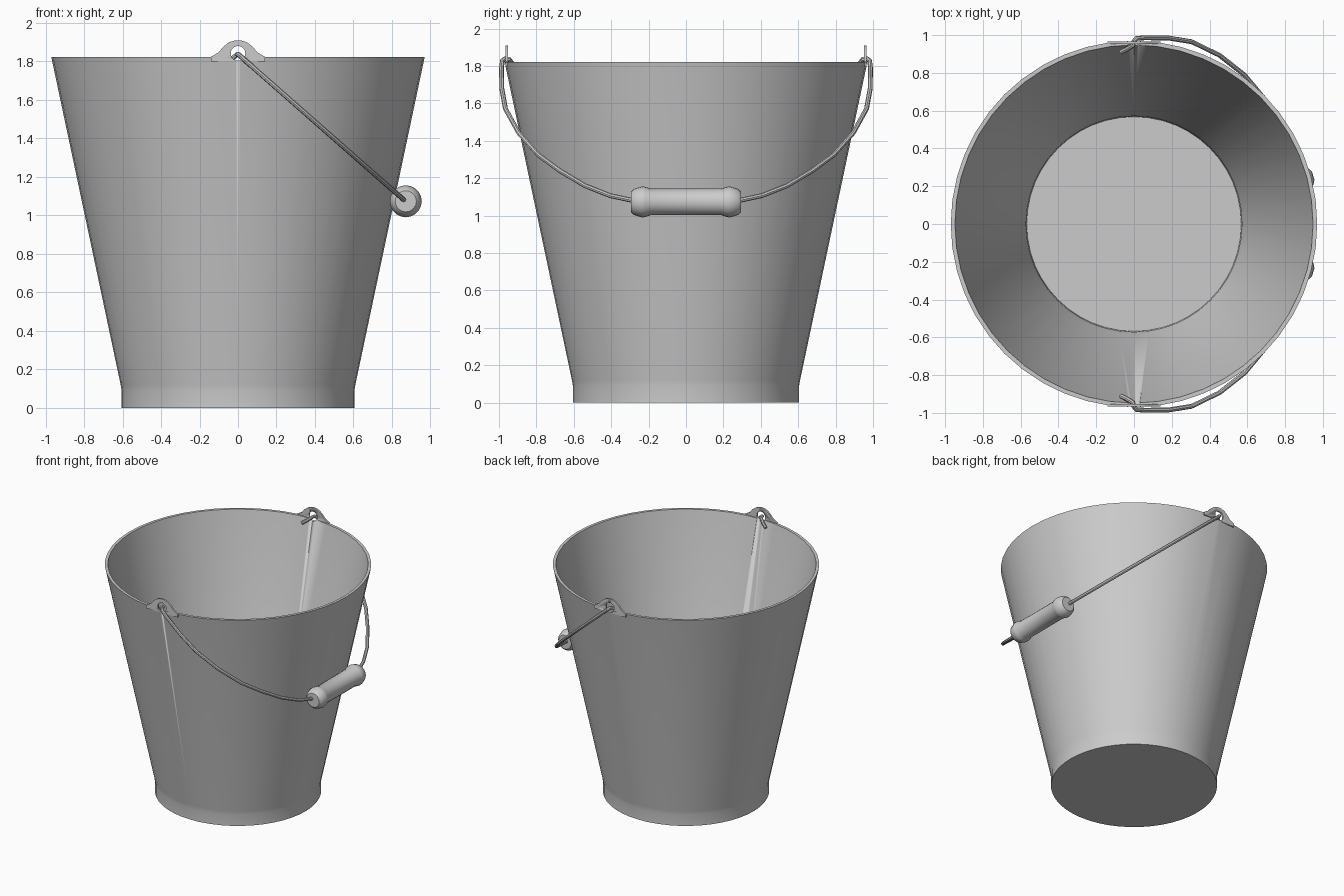
import bpy, bmesh, math
from mathutils import Vector, Matrix

if "Cube" in bpy.data.objects:
    bpy.data.objects.remove(bpy.data.objects["Cube"])


def finish(name, bm, smooth=True):
    bmesh.ops.recalc_face_normals(bm, faces=bm.faces)
    me = bpy.data.meshes.new(name)
    bm.to_mesh(me)
    bm.free()
    ob = bpy.data.objects.new(name, me)
    bpy.context.collection.objects.link(ob)
    if smooth:
        shade(ob)
    return ob


def select(ob):
    bpy.ops.object.select_all(action='DESELECT')
    ob.select_set(True)
    bpy.context.view_layer.objects.active = ob


def shade(ob):
    select(ob)
    bpy.ops.object.shade_smooth_by_angle(angle=math.radians(32))


def lathe(name, profile, n, matrix=Matrix()):
    """Revolve (radius, height) points around z, capping both ends."""
    bm = bmesh.new()
    rings = []
    for r, z in profile:
        rings.append([bm.verts.new((r * math.cos(2 * math.pi * i / n),
                                    r * math.sin(2 * math.pi * i / n), z)) for i in range(n)])
    for a, b in zip(rings, rings[1:]):
        for i in range(n):
            j = (i + 1) % n
            bm.faces.new((a[i], a[j], b[j], b[i]))
    bm.faces.new(rings[0])
    bm.faces.new(rings[-1])
    bm.transform(matrix)
    return finish(name, bm)


# Thin-walled bucket body, outside then inside
body = lathe("bucket_body", [(0.605, 0), (0.605, 0.09), (0.61, 0.12), (0.97, 1.822),
                             (0.948, 1.822), (0.585, 0.12), (0.572, 0.09), (0.568, 0.025)], 48)

# Handle ears on the front and back of the rim
half = [(0.14, 1.80), (0.14, 1.824), (0.10, 1.848), (0.075, 1.878), (0.045, 1.9), (0.016, 1.909)]
outline = half + [(-x, z) for x, z in reversed(half)]
ears = []
for name, s in (("front_ear", -1), ("back_ear", 1)):
    bm = bmesh.new()
    face = bm.faces.new([bm.verts.new((x, s * 0.952, z)) for x, z in outline])
    ext = bmesh.ops.extrude_face_region(bm, geom=[face])["geom"]
    bmesh.ops.translate(bm, vec=(0, s * 0.014, 0),
                        verts=[v for v in ext if isinstance(v, bmesh.types.BMVert)])
    ears.append(finish(name, bm))

# Pivot holes through the ears
along_y = Matrix.Rotation(math.pi / 2, 4, 'X')
cutter = lathe("hole_cutter", [(0.038, -1.2), (0.038, 1.2)], 20,
               Matrix.Translation((0, 0, 1.842)) @ along_y)
cutter.hide_render = True
for ob in [body] + ears:
    mod = ob.modifiers.new("hole", 'BOOLEAN')
    mod.operation = 'DIFFERENCE'
    mod.solver = 'EXACT'
    mod.object = cutter
    select(ob)
    bpy.ops.object.modifier_apply(modifier="hole")
bpy.data.objects.remove(cutter)

# Wire handle: hooked end through each ear, then an arc in a tilted plane
hook = [(-0.07, 0.91, 1.785), (-0.035, 0.927, 1.81), (-0.005, 0.945, 1.835), (0.0, 0.968, 1.838),
        (0.012, 0.982, 1.828)]
arc = [(0.986, 1.79), (0.985, 1.68), (0.965, 1.57), (0.893, 1.44), (0.79, 1.325),
       (0.674, 1.24), (0.54, 1.16), (0.406, 1.107), (0.29, 1.082), (0.15, 1.073)]
side = hook + [((1.838 - z) * 1.138, y, z) for y, z in arc]
path = side + [(x, -y, z) for x, y, z in reversed(side)]
cu = bpy.data.curves.new("wire_handle", 'CURVE')
cu.dimensions = '3D'
cu.bevel_depth = 0.013
cu.bevel_resolution = 2
cu.use_fill_caps = True
sp = cu.splines.new('POLY')
sp.points.add(len(path) - 1)
for p, co in zip(sp.points, path):
    p.co = (*co, 1)
wire = bpy.data.objects.new("wire_handle", cu)
bpy.context.collection.objects.link(wire)
select(wire)
bpy.ops.object.convert(target='MESH')
shade(bpy.context.object)

# Turned grip with swollen ends
grip_half = [(0.055, 0.293), (0.07, 0.278), (0.083, 0.235), (0.08, 0.215), (0.071, 0.188)]
lathe("grip", grip_half + [(r, -h) for r, h in reversed(grip_half)], 20,
      Matrix.Translation((0.872, 0, 1.073)) @ along_y)
